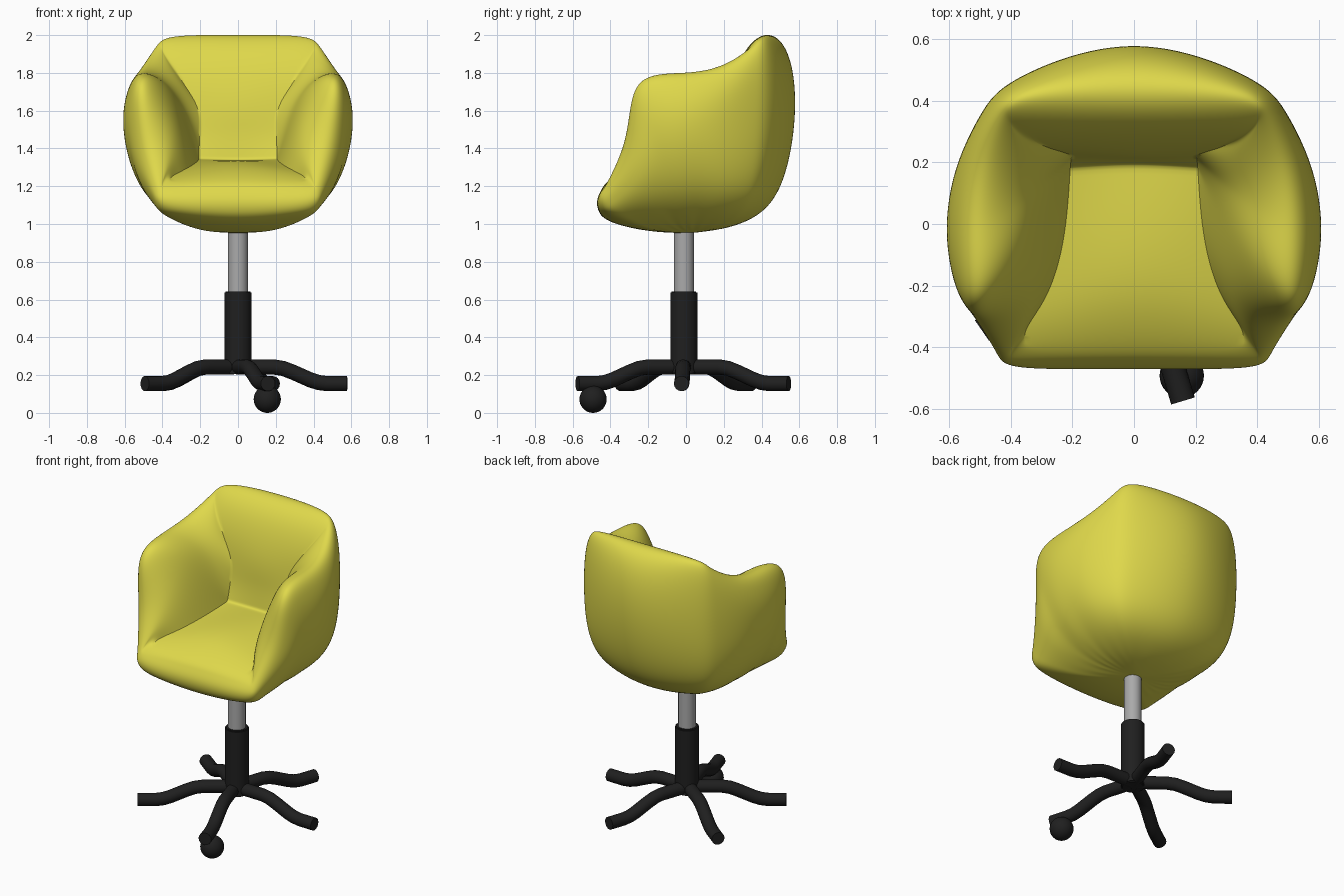
import bpy, bmesh, math
from mathutils import Vector

if "Cube" in bpy.data.objects:
    bpy.data.objects.remove(bpy.data.objects["Cube"])


def material(name, rgb):
    m = bpy.data.materials.new(name)
    m.diffuse_color = (*rgb, 1)
    m.use_nodes = True
    m.node_tree.nodes["Principled BSDF"].inputs["Base Color"].default_value = m.diffuse_color
    return m


YELLOW = material("yellow upholstery", (0.74, 0.69, 0.07))
BLACK = material("black plastic", (0.014, 0.014, 0.014))
GREY = material("grey metal", (0.40, 0.40, 0.40))


def add_object(name, data, mat):
    ob = bpy.data.objects.new(name, data)
    data.materials.append(mat)
    bpy.context.collection.objects.link(ob)
    return ob


def evaluated(ob):
    bpy.context.view_layer.update()
    return ob.evaluated_get(bpy.context.evaluated_depsgraph_get())


def bake(ob, angle):
    """Replace an object by its evaluated mesh, smooth shaded."""
    dg = bpy.context.evaluated_depsgraph_get()
    me = bpy.data.meshes.new_from_object(evaluated(ob), depsgraph=dg)
    name, mat = ob.name, ob.data.materials[0]
    bpy.data.objects.remove(ob)
    bm = bmesh.new()
    bm.from_mesh(me)
    bmesh.ops.recalc_face_normals(bm, faces=bm.faces)
    bm.to_mesh(me)
    bm.free()
    me.materials.clear()
    new = add_object(name, me, mat)
    smooth(new, angle)
    return new


def smooth(ob, angle):
    bpy.ops.object.select_all(action='DESELECT')
    ob.select_set(True)
    bpy.context.view_layer.objects.active = ob
    bpy.ops.object.shade_smooth_by_angle(angle=math.radians(angle))


# Right half of the tub: middle line of seat and back, rows 1-7
CENTRE = [(0, -.40, 1.235), (0, -.25, 1.305), (0, -.05, 1.335), (0, .19, 1.34),
          (0, .212, 1.49), (0, .228, 1.67), (0, .305, 1.90)]
# Creased seam between seat/back and arm cushion
SEAM = [(.35, -.40, 1.225), (.295, -.26, 1.28), (.23, -.05, 1.32), (.207, .18, 1.345),
        (.205, .213, 1.48), (.228, .235, 1.66), (.345, .305, 1.895)]
# Middle of the inner arm cushion
ARM = [(.385, -.395, 1.24), (.36, -.31, 1.385), (.335, -.20, 1.53), (.34, -.045, 1.67),
       (.345, .09, 1.71), (.35, .195, 1.78), (.39, .32, 1.905)]
# Rim, front centre -> arm -> back centre, followed by outer rings going down
RIM = [(0, -.445, 1.185), (.34, -.445, 1.18), (.415, -.42, 1.215), (.46, -.335, 1.40),
       (.48, -.295, 1.60), (.49, -.22, 1.77), (.50, 0, 1.80), (.48, .20, 1.845),
       (.43, .355, 1.935), (.325, .415, 1.993), (0, .43, 2.0)]
UPPER = [(0, -.468, 1.13), (.36, -.465, 1.135), (.445, -.415, 1.175), (.52, -.30, 1.36),
         (.555, -.25, 1.55), (.57, -.19, 1.68), (.58, 0, 1.71), (.55, .21, 1.74),
         (.475, .365, 1.82), (.355, .465, 1.88), (0, .55, 1.88)]
MIDDLE = [(0, -.46, 1.07), (.355, -.455, 1.08), (.445, -.38, 1.125), (.53, -.25, 1.27),
          (.57, -.17, 1.39), (.595, -.10, 1.46), (.605, .01, 1.50), (.575, .18, 1.52),
          (.49, .36, 1.53), (.36, .475, 1.54), (0, .58, 1.56)]
LOWER = [(0, -.40, 1.01), (.325, -.385, 1.035), (.40, -.315, 1.06), (.455, -.21, 1.115),
         (.48, -.12, 1.155), (.505, -.03, 1.18), (.51, .07, 1.195), (.495, .20, 1.19),
         (.44, .325, 1.18), (.325, .41, 1.17), (0, .49, 1.17)]
POLE = Vector((0, .03, .953))
# Flat bottom ring between the lower ring and the pole
BOTTOM = [(x * .58, POLE.y + (y - POLE.y) * .58, POLE.z + (z - POLE.z) * .25)
          for x, y, z in LOWER]

bm = bmesh.new()
centre, seam, arm, rim, upper, middle, lower, bottom = [
    [bm.verts.new(p) for p in row]
    for row in (CENTRE, SEAM, ARM, RIM, UPPER, MIDDLE, LOWER, BOTTOM)]
pole = bm.verts.new(POLE)


def strip(a, b):
    for i in range(len(a) - 1):
        bm.faces.new((a[i], a[i + 1], b[i + 1], b[i]))


inner_rim = rim[2:9]
for a, b in ((centre, seam), (seam, arm), (arm, inner_rim),
             (rim, upper), (upper, middle), (middle, lower), (lower, bottom)):
    strip(a, b)
# Front lip, top of the back, and the ends of the arm cushion
bm.faces.new((rim[0], rim[1], seam[0], centre[0]))
bm.faces.new((rim[10], rim[9], seam[6], centre[6]))
bm.faces.new((rim[1], rim[2], arm[0], seam[0]))
bm.faces.new((rim[9], rim[8], arm[6], seam[6]))
for a, b in zip(bottom, bottom[1:]):
    bm.faces.new((a, b, pole))
bmesh.ops.recalc_face_normals(bm, faces=bm.faces)
crease = bm.edges.layers.float.new("crease_edge")
for a, b in zip(seam, seam[1:]):
    bm.edges.get((a, b))[crease] = 1.0
bm.edges.get((centre[3], seam[3]))[crease] = 0.8
mesh = bpy.data.meshes.new("tub_seat")
bm.to_mesh(mesh)
bm.free()

tub = add_object("tub_seat", mesh, YELLOW)
mirror = tub.modifiers.new("mirror", 'MIRROR')
mirror.use_clip = True
sub = tub.modifiers.new("subdivision", 'SUBSURF')
sub.levels = sub.render_levels = 1
# Push the cage outwards until the smooth surface passes through the points
target = [v.co.copy() for v in mesh.vertices]
for _ in range(3):
    ev = evaluated(tub)
    now = [v.co.copy() for v in ev.to_mesh().vertices[:len(target)]]
    ev.to_mesh_clear()
    for v, t, n in zip(mesh.vertices, target, now):
        v.co += (t - n) * 0.9
        if t.x == 0:
            v.co.x = 0
    mesh.update()
    tub.update_tag()
sub.levels = sub.render_levels = 4
bake(tub, 50)

# Column and legs share a base slightly forward of the middle
BASE_Y = -0.011


def cylinder(name, r, z0, z1, mat, bevel=0.006):
    bm = bmesh.new()
    bmesh.ops.create_cone(bm, cap_ends=True, segments=40, radius1=r, radius2=r, depth=z1 - z0)
    bmesh.ops.translate(bm, verts=bm.verts, vec=(0, BASE_Y, (z0 + z1) / 2))
    caps = [e for e in bm.edges if abs(e.verts[0].co.z - e.verts[1].co.z) < 1e-5]
    bmesh.ops.bevel(bm, geom=caps, offset=bevel, segments=2, affect='EDGES')
    me = bpy.data.meshes.new(name)
    bm.to_mesh(me)
    bm.free()
    smooth(add_object(name, me, mat), 35)


cylinder("gas_lift_rod", 0.053, 0.60, 0.99, GREY)
cylinder("column_sleeve", 0.071, 0.205, 0.643, BLACK)

# Five bent tube legs; the side ones reach a little further than the +x one
PATH = [(.02, .243), (.14, .243), (.20, .243), (.25, .235), (.30, .216),
        (.39, .176), (.435, .161), (.48, .155), (.588, .155)]
for k in range(5):
    a = math.radians(72 * k - 1.3)
    cu = bpy.data.curves.new("leg", 'CURVE')
    cu.dimensions = '3D'
    cu.bevel_depth = 0.04
    cu.bevel_resolution = 6
    cu.use_fill_caps = True
    sp = cu.splines.new('POLY')
    sp.points.add(len(PATH) - 1)
    for p, (r, z) in zip(sp.points, PATH):
        p.co = (r * math.cos(a) - .01, BASE_Y + r * math.sin(a), z, 1)
    bake(add_object(f"leg_{k + 1}", cu, BLACK), 40)

# Single ball caster under the front leg
bm = bmesh.new()
bmesh.ops.create_uvsphere(bm, u_segments=32, v_segments=18, radius=0.072)
bmesh.ops.translate(bm, verts=bm.verts, vec=Vector((0.155, -0.492, 0.072)))
me = bpy.data.meshes.new("ball_caster")
bm.to_mesh(me)
bm.free()
smooth(add_object("ball_caster", me, BLACK), 60)
